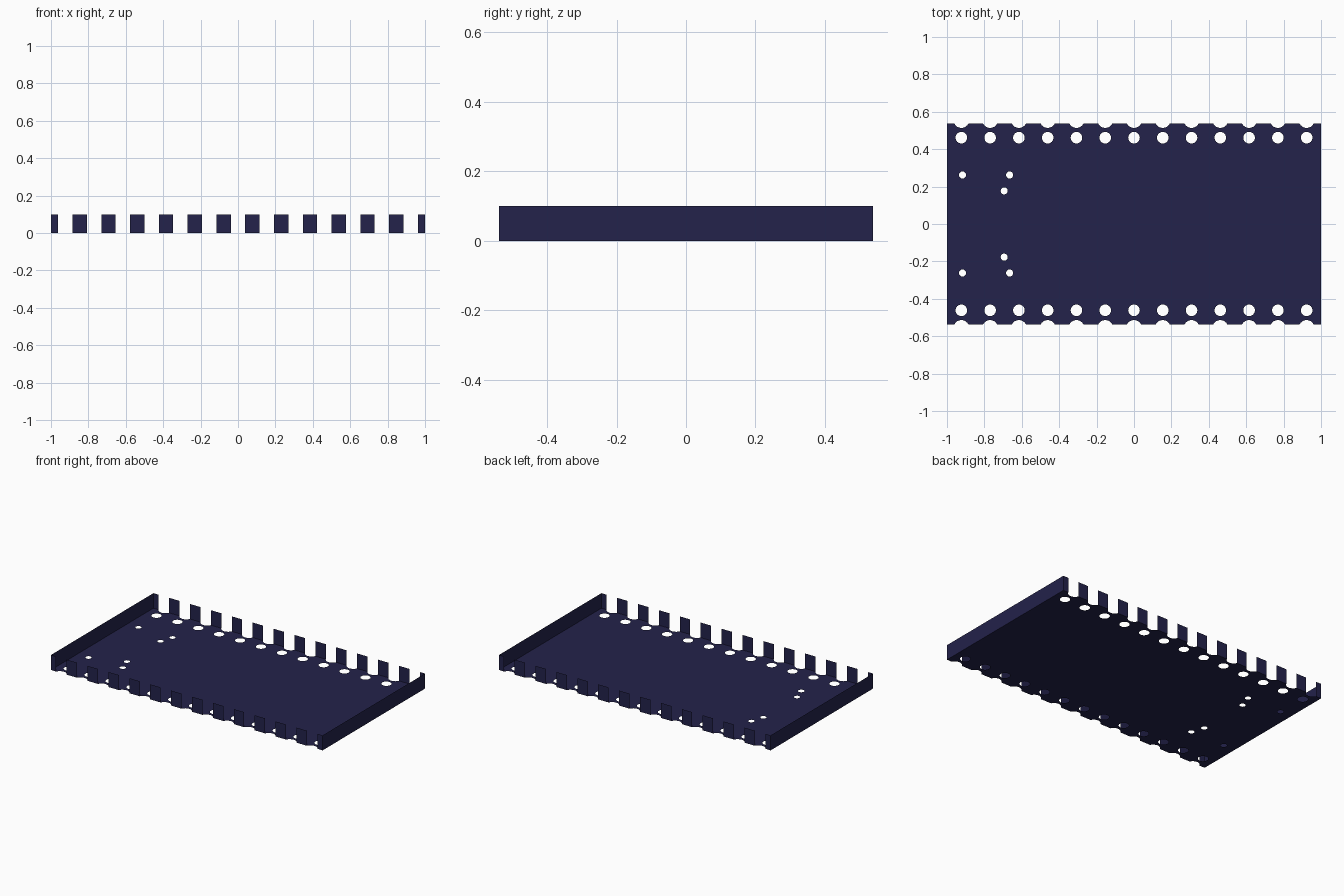
import bpy, bmesh, math

if "Cube" in bpy.data.objects:
    bpy.data.objects.remove(bpy.data.objects["Cube"])

HX, HY, H = 1.0, 0.5385, 0.1          # half length, half width, wall height
PITCH, COUNT = 2 / 13, 13             # edge notch spacing
NOTCH_W, NOTCH_D = 0.0385, 0.025      # notch half width and depth
CENTRES = [(i - (COUNT - 1) / 2) * PITCH for i in range(COUNT)]

navy = bpy.data.materials.new("dark navy")
navy.diffuse_color = (0.0168, 0.016, 0.07, 1)
navy.use_nodes = True
navy.node_tree.nodes["Principled BSDF"].inputs["Base Color"].default_value = navy.diffuse_color


def finish(bm, name):
    mesh = bpy.data.meshes.new(name)
    bm.to_mesh(mesh)
    bm.free()
    mesh.materials.append(navy)
    obj = bpy.data.objects.new(name, mesh)
    bpy.context.collection.objects.link(obj)
    return obj


def add_loop(bm, points):
    verts = [bm.verts.new((x, y, 0)) for x, y in points]
    for a, b in zip(verts, verts[1:] + verts[:1]):
        bm.edges.new((a, b))


def circle(cx, cy, r, n):
    return [(cx + r * math.cos(2 * math.pi * i / n),
             cy + r * math.sin(2 * math.pi * i / n)) for i in range(n)]


# Thin board sheet: outline with arc notches along both long edges
r = (NOTCH_W ** 2 + NOTCH_D ** 2) / (2 * NOTCH_D)
half = math.asin(NOTCH_W / r)
front_edge = [(-HX, -HY)]
for cx in CENTRES:
    for k in range(9):
        a = half * (k / 4 - 1)
        front_edge.append((cx + r * math.sin(a),
                           -HY + NOTCH_D - r + r * math.cos(a)))
front_edge.append((HX, -HY))
outline = front_edge + [(-x, -y) for x, y in front_edge]

bm = bmesh.new()
add_loop(bm, outline)
# Pin holes and small mounting holes
for s in (-1, 1):
    for cx in CENTRES:
        add_loop(bm, circle(cx, s * 0.4615, 0.031, 24))
    for x, y in ((-0.917, 0.262), (-0.665, 0.262), (-0.694, 0.177)):
        add_loop(bm, circle(x, s * y, 0.019, 16))
bmesh.ops.triangle_fill(bm, use_beauty=True, edges=bm.edges[:],
                        normal=(0, 0, -1))
finish(bm, "board_sheet")


def wall(bm, a, b):
    bm.faces.new([bm.verts.new(p) for p in
                  ((*a, 0), (*b, 0), (*b, H), (*a, H))])


# End walls and the rows of edge posts between notches, facing outward
ends, posts = bmesh.new(), bmesh.new()
stops = [-HX] + [c + d for c in CENTRES for d in (-NOTCH_W, NOTCH_W)] + [HX]
for s in (-1, 1):
    wall(ends, (s * HX, -s * HY), (s * HX, s * HY))
    for x0, x1 in zip(stops[::2], stops[1::2]):
        wall(posts, (-s * x0, s * HY), (-s * x1, s * HY))
finish(ends, "end_walls")
finish(posts, "edge_posts")
